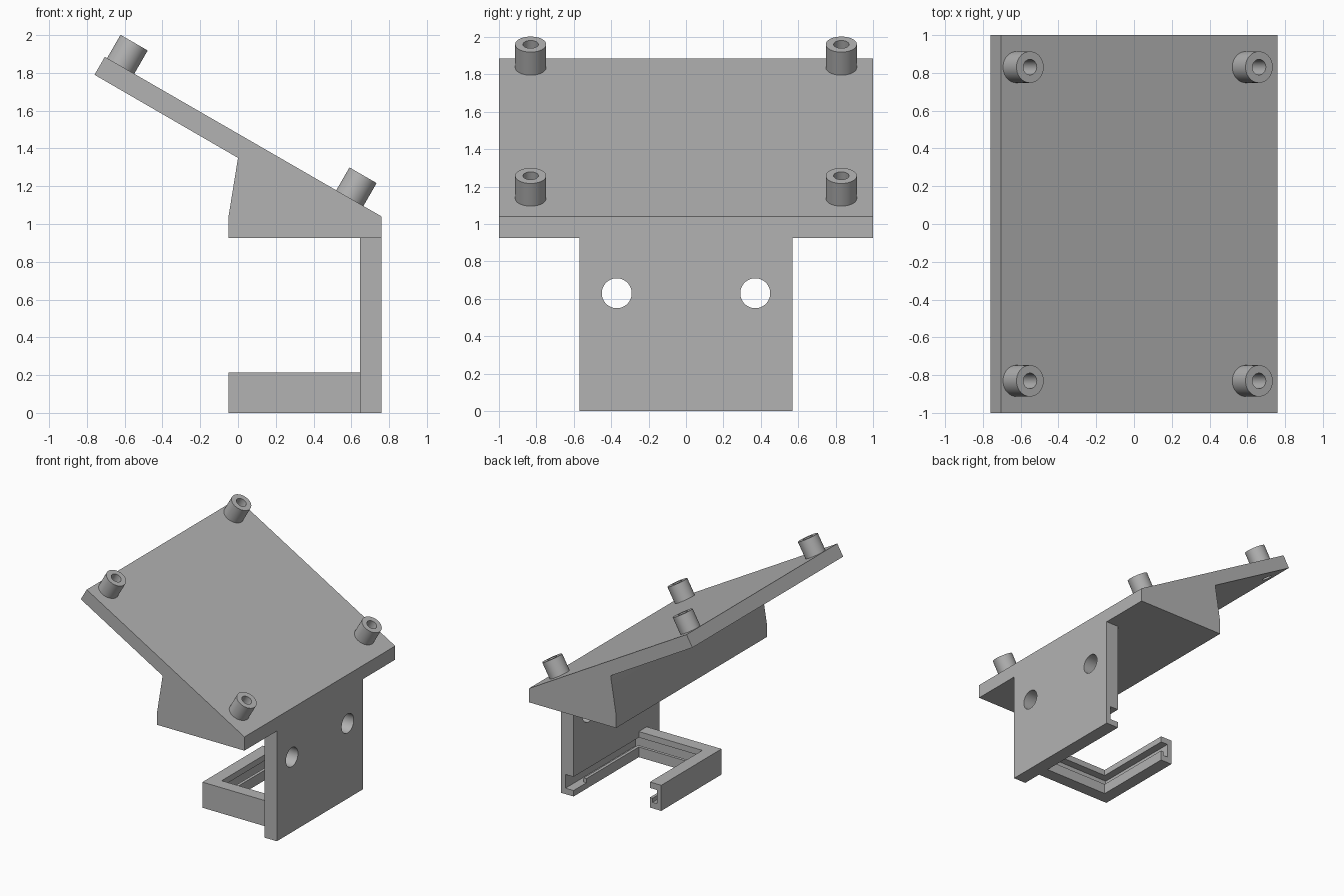
import bpy, bmesh, math
from mathutils import Vector, Matrix

if "Cube" in bpy.data.objects:
    bpy.data.objects.remove(bpy.data.objects["Cube"])

GREY = (0.45, 0.45, 0.45, 1)
grey = bpy.data.materials.new("plain_grey")
grey.use_nodes = True
grey.diffuse_color = GREY
grey.node_tree.nodes["Principled BSDF"].inputs["Base Color"].default_value = GREY


def finish(name, bm):
    bmesh.ops.recalc_face_normals(bm, faces=bm.faces)
    mesh = bpy.data.meshes.new(name)
    bm.to_mesh(mesh)
    bm.free()
    obj = bpy.data.objects.new(name, mesh)
    mesh.materials.append(grey)
    bpy.context.collection.objects.link(obj)
    return obj


def box(name, lo, hi):
    bm = bmesh.new()
    lo, hi = Vector(lo), Vector(hi)
    size = Matrix.Diagonal((*(hi - lo), 1))
    bmesh.ops.create_cube(bm, size=1, matrix=Matrix.Translation((lo + hi) / 2) @ size)
    return finish(name, bm)


def rod(name, a, b, radius):
    """Cylinder from point a to point b."""
    bm = bmesh.new()
    a, b = Vector(a), Vector(b)
    turn = (b - a).to_track_quat('Z', 'Y').to_matrix().to_4x4()
    bmesh.ops.create_cone(bm, cap_ends=True, segments=48, radius1=radius, radius2=radius,
                          depth=(b - a).length,
                          matrix=Matrix.Translation((a + b) / 2) @ turn)
    return finish(name, bm)


def cut(target, cutters):
    for cutter in cutters:
        mod = target.modifiers.new("cut", 'BOOLEAN')
        mod.operation, mod.solver, mod.object = 'DIFFERENCE', 'EXACT', cutter
        bpy.context.view_layer.objects.active = target
        bpy.ops.object.modifier_apply(modifier=mod.name)


def smooth(obj):
    bpy.ops.object.select_all(action='DESELECT')
    obj.select_set(True)
    bpy.context.view_layer.objects.active = obj
    bpy.ops.object.shade_smooth_by_angle(angle=math.radians(30))


# Sloping mounting deck with its wedge support
profile = [(-0.76, 1.79), (-0.705, 1.885), (0.76, 1.04), (0.76, 0.925),
           (-0.05, 0.925), (-0.05, 1.04), (0, 1.35)]
bm = bmesh.new()
side = bm.faces.new([bm.verts.new((x, -1, z)) for x, z in profile])
sweep = bmesh.ops.extrude_face_region(bm, geom=[side])
bmesh.ops.translate(bm, vec=(0, 2, 0),
                    verts=[v for v in sweep["geom"] if isinstance(v, bmesh.types.BMVert)])
deck = finish("sloping_deck", bm)

# Hollow standoffs, square to the deck, with screw holes
axis = Vector((0.5, 0, math.sqrt(0.75)))
cutters = []
for level, x, z in (("upper", -0.55, 1.96), ("lower", 0.662, 1.258)):
    for end, y in (("front", -0.83), ("back", 0.83)):
        top = Vector((x, y, z))
        post = rod(f"{level}_{end}_standoff", top - axis * 0.145, top, 0.083)
        bore = rod("bore_cutter", top - axis * 0.29, top + axis * 0.05, 0.041)
        cut(post, [bore])
        cut(deck, [bore])
        smooth(post)
        cutters.append(bore)
smooth(deck)

# Upright plate and the three-sided tray at its foot
plate = box("upright_plate", (0.645, -0.57, 0), (0.76, 0.57, 0.925))
tray = box("tray_frame", (-0.05, -0.4, 0), (0.645, 0.4, 0.215))
holes = [rod("hole_cutter", (0.5, y, 0.63), (0.9, y, 0.63), 0.08) for y in (-0.37, 0.37)]
slot = box("slot_cutter", (-0.01, -0.36, 0.05), (0.72, 0.7, 0.165))
opening = box("opening_cutter", (0.055, -0.295, -0.1), (0.645, 0.7, 0.3))
cut(plate, holes + [slot])
cut(tray, [opening, slot])
smooth(plate)
smooth(tray)

# Low retaining ribs inside the slot
box("outer_rib", (0.03, -0.32, 0.05), (0.055, 0.4, 0.085))
box("end_rib", (0.055, -0.32, 0.05), (0.645, -0.295, 0.085))
box("plate_rib", (0.645, -0.32, 0.05), (0.67, 0.4, 0.085))

for cutter in cutters + holes + [slot, opening]:
    bpy.data.objects.remove(cutter)
